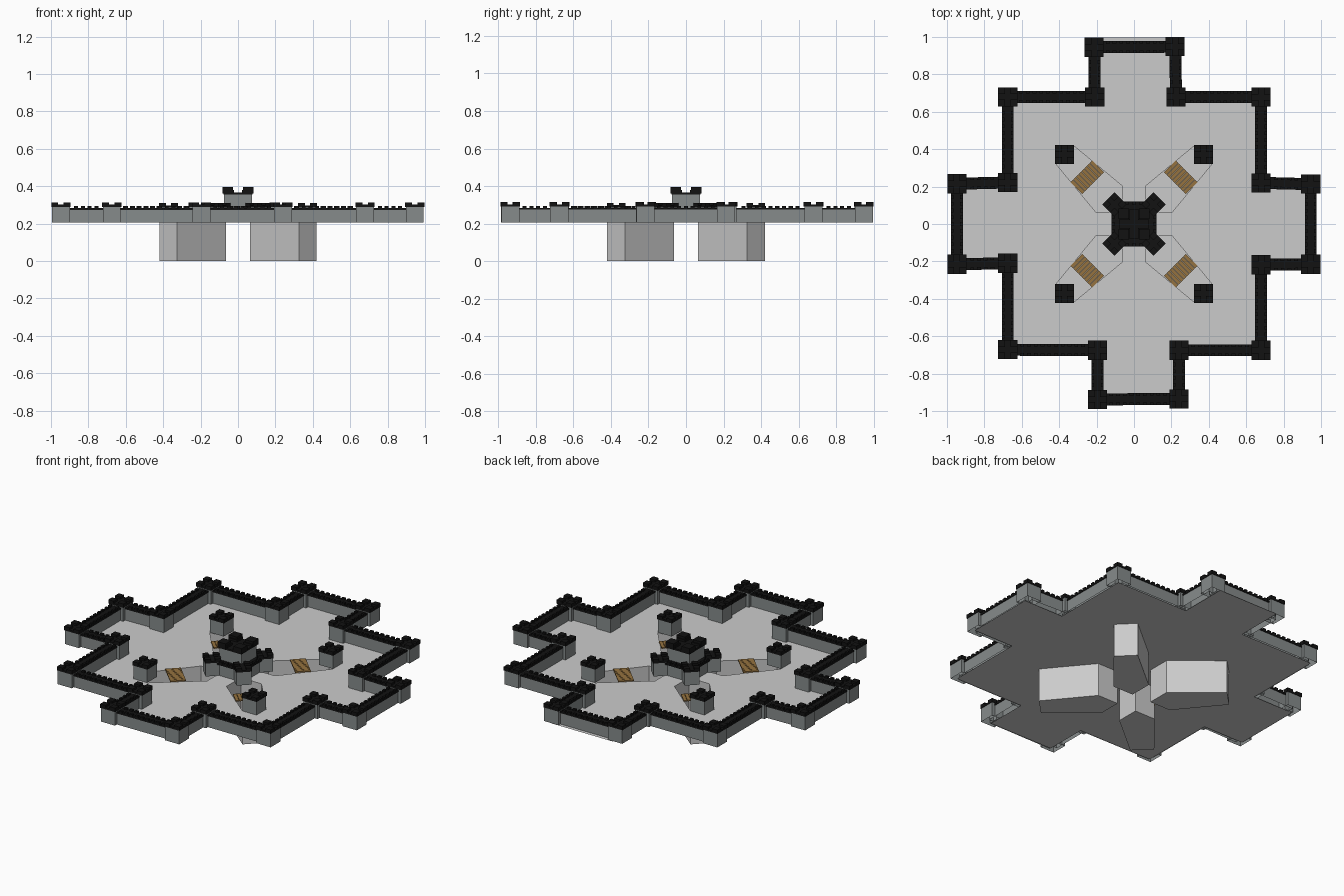
import bpy, bmesh
from math import pi, hypot, atan2
from mathutils import Matrix, Vector

if "Cube" in bpy.data.objects:
    bpy.data.objects.remove(bpy.data.objects["Cube"])

BASE = 0.205


def material(name, rgb):
    m = bpy.data.materials.new(name)
    m.diffuse_color = (*rgb, 1)
    m.use_nodes = True
    m.node_tree.nodes["Principled BSDF"].inputs["Base Color"].default_value = m.diffuse_color
    return m


STONE = material("stone", (0.24, 0.26, 0.26))
BLACK = material("black", (0.006, 0.006, 0.006))
WOOD = material("wood", (0.3, 0.17, 0.05))


def box(bm, x, y, z0, z1, sx, sy, rot=0.0, off=(0, 0), tube=False):
    """Box centred on x, y (plus a rotated offset); tube leaves the ends open."""
    m = (Matrix.Translation((x, y, (z0 + z1) / 2)) @ Matrix.Rotation(rot, 4, 'Z')
         @ Matrix.Translation((*off, 0)) @ Matrix.Diagonal((sx, sy, z1 - z0, 1)))
    verts = bmesh.ops.create_cube(bm, size=1, matrix=m)["verts"]
    if tube:
        faces = {f for v in verts for f in v.link_faces}
        ends = [f for f in faces if abs(f.normal.z) > 0.5 or
                max(v.co.z for v in f.verts) - min(v.co.z for v in f.verts) < 1e-5]
        bmesh.ops.delete(bm, geom=ends, context='FACES_ONLY')


def finish(bm, name, mat=None):
    me = bpy.data.meshes.new(name)
    bm.to_mesh(me)
    bm.free()
    ob = bpy.data.objects.new(name, me)
    bpy.context.collection.objects.link(ob)
    if mat:
        me.materials.append(mat)


def tower(stone, black, x, y, size, top, rot=0.0, z0=BASE):
    """Hollow stone shaft, black roof and four corner merlons."""
    box(stone, x, y, z0, top - 0.022, size, size, rot, tube=True)
    cap = size + 0.006
    box(black, x, y, top - 0.024, top - 0.013, cap, cap, rot)
    t = cap * 0.36
    for i in (-1, 1):
        for j in (-1, 1):
            o = (cap - t) / 2
            box(black, x, y, top - 0.013, top, t, t, rot, (i * o, j * o))


def wall(stone, black, a, b):
    """Stone wall between two points, black walkway and two rows of teeth."""
    length = hypot(b[0] - a[0], b[1] - a[1])
    rot = atan2(b[1] - a[1], b[0] - a[0])
    x, y = (a[0] + b[0]) / 2, (a[1] + b[1]) / 2
    box(stone, x, y, BASE, 0.275, length, 0.058, rot, tube=True)
    box(black, x, y, 0.274, 0.284, length, 0.064, rot)
    n = int((length - 0.1) / 0.036)
    for k in range(n):
        u = (k - (n - 1) / 2) * 0.036
        for s in (-1, 1):
            box(black, x, y, 0.284, 0.295, 0.02, 0.014, rot, (u, s * 0.025))


# Ground plate with four pits, sheet outline follows the wall
outline = [(-.2, .998), (.21, .998), (.21, .7), (.7, .7), (.7, .21), (.97, .21),
           (.97, -.225), (.7, -.225), (.7, -.7), (.235, -.7), (.235, -.96), (-.2, -.96),
           (-.2, -.7), (-.7, -.7), (-.7, -.225), (-.975, -.225), (-.975, .21),
           (-.7, .21), (-.7, .7), (-.2, .7)]
pit = [(.065, .065), (.205, .065), (.42, .325), (.325, .42), (.065, .205)]
quadrants = [(sx, sy) for sx in (-1, 1) for sy in (-1, 1)]


def loop(bm, pts, z):
    vs = [bm.verts.new((x, y, z)) for x, y in pts]
    return vs, [bm.edges.new((vs[i - 1], vs[i])) for i in range(len(vs))]


bm = bmesh.new()
edges = loop(bm, outline, BASE)[1]
for sx, sy in quadrants:
    edges += loop(bm, [(x * sx, y * sy) for x, y in pit], BASE)[1]
bmesh.ops.triangle_fill(bm, use_beauty=True, edges=edges, normal=(0, 0, 1))
bmesh.ops.dissolve_limit(bm, angle_limit=0.01, verts=bm.verts, edges=bm.edges)
finish(bm, "ground_plate")

# Pit walls and floors
bm = bmesh.new()
for sx, sy in quadrants:
    pts = [(x * sx, y * sy) for x, y in pit]
    if sx * sy < 0:
        pts.reverse()
    top = loop(bm, pts, BASE)[0]
    low = loop(bm, pts, 0)[0]
    bm.faces.new(low)
    for i in range(len(pts)):
        bm.faces.new((low[i - 1], low[i], top[i], top[i - 1]))
finish(bm, "pits")

# Outer towers joined by walls
corners = [(-.213, .945), (.22, .948), (.225, .68), (.68, .678), (.68, .22), (.945, .213),
           (.945, -.215), (.68, -.218), (.68, -.675), (.24, -.675), (.24, -.935),
           (-.195, -.938), (-.195, -.675), (-.675, -.672), (-.675, -.21), (-.947, -.215),
           (-.947, .215), (-.675, .222), (-.675, .68), (-.21, .68)]
ts, tb, ws, wb = (bmesh.new() for _ in range(4))
for i, c in enumerate(corners):
    tower(ts, tb, *c, 0.096, 0.314)
    wall(ws, wb, corners[i - 1], c)
finish(ts, "outer_towers", STONE)
finish(tb, "outer_tower_roofs", BLACK)
finish(ws, "outer_walls", STONE)
finish(wb, "outer_battlements", BLACK)

# Watch towers at the pit ends
s, b = bmesh.new(), bmesh.new()
for sx, sy in quadrants:
    tower(s, b, 0.372 * sx, 0.372 * sy, 0.094, 0.311)
finish(s, "watch_towers", STONE)
finish(b, "watch_tower_roofs", BLACK)

# Central keep: lower storey walls, diagonal turrets, tall middle tower
s, b = bmesh.new(), bmesh.new()
box(s, 0, 0, BASE, 0.275, 0.22, 0.22, tube=True)
box(b, 0, 0, 0.274, 0.284, 0.24, 0.24)
for k in range(4):
    for u in (-0.036, 0, 0.036):
        box(b, 0, 0, 0.284, 0.295, 0.02, 0.016, k * pi / 2, (u, 0.112))
for sx, sy in quadrants:
    tower(s, b, 0.105 * sx, 0.105 * sy, 0.085, 0.31, pi / 4)
tower(s, b, 0, 0, 0.15, 0.38, z0=0.28)
for i in (-1, 1):
    for j in (-1, 1):
        box(b, 0.055 * i, 0.055 * j, 0.36, 0.395, 0.055, 0.055)
finish(s, "keep", STONE)
finish(b, "keep_battlements", BLACK)

# Plank bridges across the pits
bm = bmesh.new()
for sx, sy in quadrants:
    for k in range(8):
        box(bm, 0.25 * sx, 0.25 * sy, BASE, 0.212, 0.088, 0.019,
            atan2(sy, sx), (0, (k - 3.5) * 0.021))
finish(bm, "bridges", WOOD)
